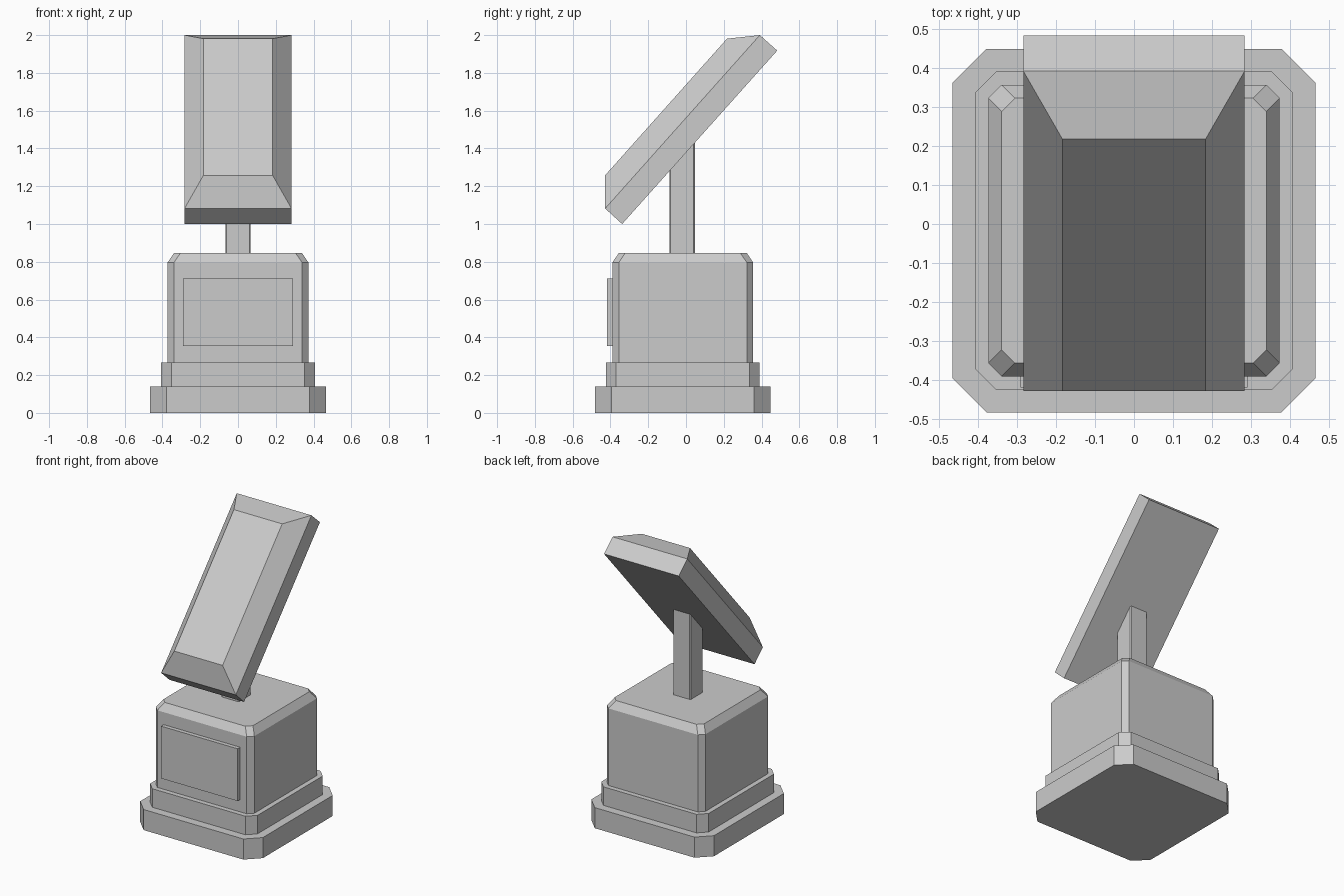
import bpy, bmesh

if "Cube" in bpy.data.objects:
    bpy.data.objects.remove(bpy.data.objects["Cube"])

CY = -0.017  # centre line of the pedestal in y


def loft(name, rings):
    """Closed flat-faced solid through rings of equal point count."""
    bm = bmesh.new()
    loops = [[bm.verts.new(p) for p in ring] for ring in rings]
    n = len(loops[0])
    for a, b in zip(loops, loops[1:]):
        for i in range(n):
            j = (i + 1) % n
            bm.faces.new((a[i], a[j], b[j], b[i]))
    bm.faces.new(loops[0][::-1])
    bm.faces.new(loops[-1])
    bmesh.ops.recalc_face_normals(bm, faces=bm.faces)
    mesh = bpy.data.meshes.new(name)
    bm.to_mesh(mesh)
    bm.free()
    obj = bpy.data.objects.new(name, mesh)
    bpy.context.collection.objects.link(obj)
    return obj


def octagon(half, cut, z, cy=CY):
    """Square outline with clipped corners at height z."""
    k = half - cut
    pts = [(half, -k), (half, k), (k, half), (-k, half),
           (-half, k), (-half, -k), (-k, -half), (k, -half)]
    return [(x, y + cy, z) for x, y in pts]


def bar(half, low, high):
    """Rectangle spanning x = +-half between two (y, z) points."""
    return [(-half, *low), (half, *low), (half, *high), (-half, *high)]


# Stepped base
loft("base_plinth", [octagon(0.465, 0.087, 0), octagon(0.465, 0.087, 0.141)])
loft("base_step", [octagon(0.407, 0.054, 0.141), octagon(0.407, 0.054, 0.268)])

# Main block with bevelled top edge
loft("pedestal_block", [octagon(0.373, 0.034, 0.268),
                        octagon(0.373, 0.034, 0.796),
                        octagon(0.339, 0.034, 0.846)])

# Raised panel on the front of the block
loft("front_plaque", [[(x, y, z) for x, z in
                       ((-0.29, 0.353), (0.29, 0.353), (0.29, 0.711), (-0.29, 0.711))]
                      for y in (-0.418, -0.385)])

# Post, its top buried in the tilted slab
loft("post", [octagon(0.067, 0.006, 0.84, -0.02), octagon(0.067, 0.006, 1.46, -0.02)])

# Tilted slab: underside, rim, and inset bevelled face
loft("tilted_slab", [bar(0.283, (-0.338, 1.0), (0.483, 1.918)),
                     bar(0.283, (-0.428, 1.082), (0.391, 2.0)),
                     bar(0.183, (-0.428, 1.258), (0.217, 1.981))])
